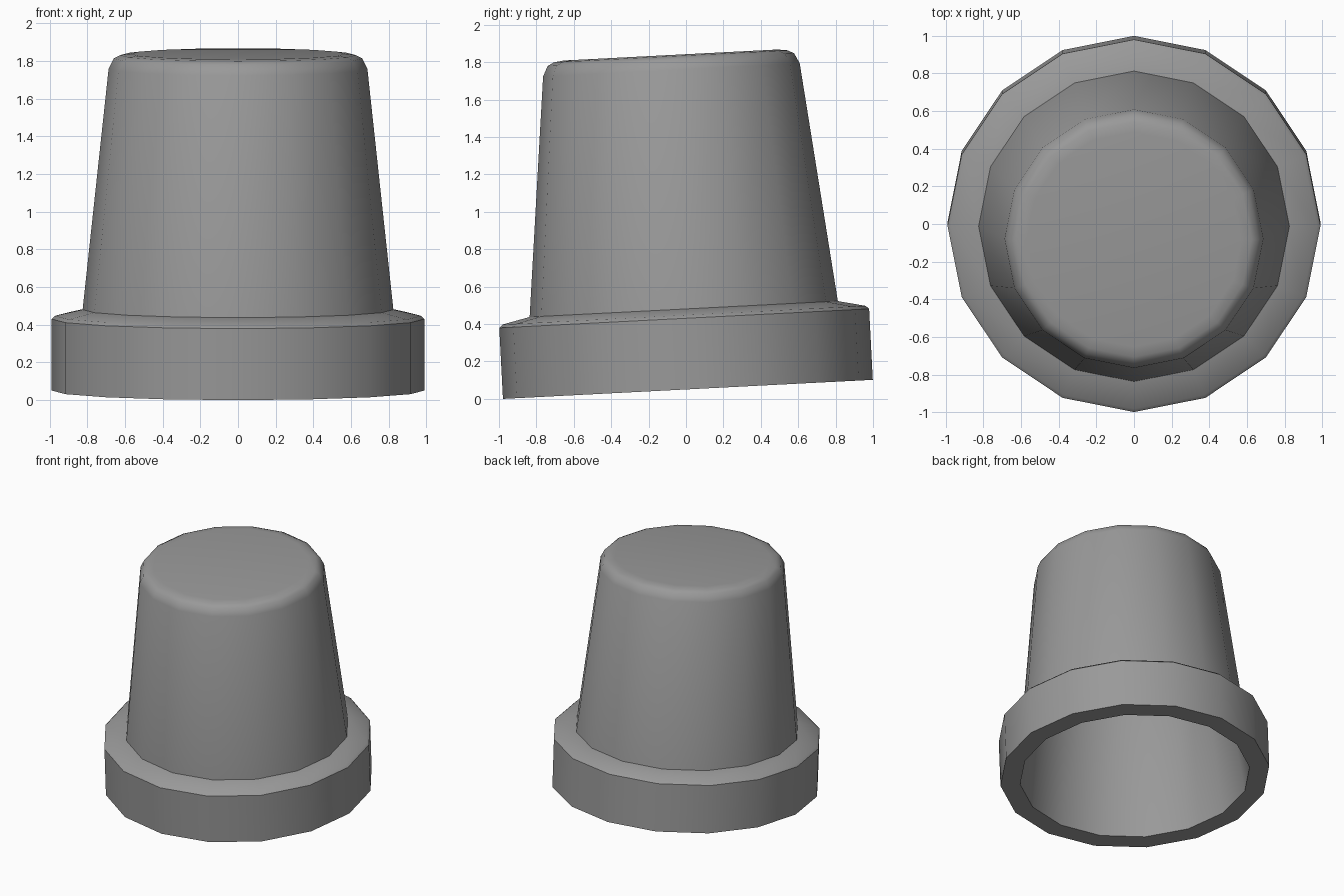
import bpy, bmesh, math
from mathutils import Matrix

cube = bpy.data.objects.get("Cube")
if cube:
    bpy.data.objects.remove(cube)

SIDES = 16
TILT = math.radians(2.95)

# One grey for the whole cup
grey = bpy.data.materials.new("plain_grey")
grey.use_nodes = True
colour = (0.32, 0.32, 0.32, 1)
grey.diffuse_color = colour
grey.node_tree.nodes["Principled BSDF"].inputs["Base Color"].default_value = colour

# Closed wall section (radius, height): inner crown, down the inside, round the rim, up to the crown
profile = [
    (0.60, 1.75), (0.65, 1.69), (0.845, 0.0),
    (0.99, 0.0), (0.99, 0.38), (0.972, 0.397), (0.825, 0.43),
    (0.687, 1.71), (0.66, 1.765), (0.625, 1.783), (0.57, 1.79),
]

# Sweep the section into rings and cap both crowns
bm = bmesh.new()
rings = []
for radius, height in profile:
    ring = []
    for i in range(SIDES):
        a = 2 * math.pi * i / SIDES
        ring.append(bm.verts.new((radius * math.cos(a), radius * math.sin(a), height)))
    rings.append(ring)
for low, high in zip(rings, rings[1:]):
    for i in range(SIDES):
        j = (i + 1) % SIDES
        bm.faces.new((low[i], low[j], high[j], high[i]))
bm.faces.new(reversed(rings[0]))
bm.faces.new(rings[-1])
bmesh.ops.recalc_face_normals(bm, faces=bm.faces)

# Lean the cup toward the front, with its front edge on the ground
lift = 0.99 * math.sin(TILT)
bm.transform(Matrix.Translation((0, 0.01, lift)) @ Matrix.Rotation(TILT, 4, "X"))

mesh = bpy.data.meshes.new("tilted_cup")
bm.to_mesh(mesh)
bm.free()
mesh.materials.append(grey)
cup = bpy.data.objects.new("tilted_cup", mesh)
bpy.context.collection.objects.link(cup)

# Smooth walls with crisp rim edges
bpy.ops.object.select_all(action="DESELECT")
cup.select_set(True)
bpy.context.view_layer.objects.active = cup
bpy.ops.object.shade_smooth_by_angle(angle=math.radians(40))
